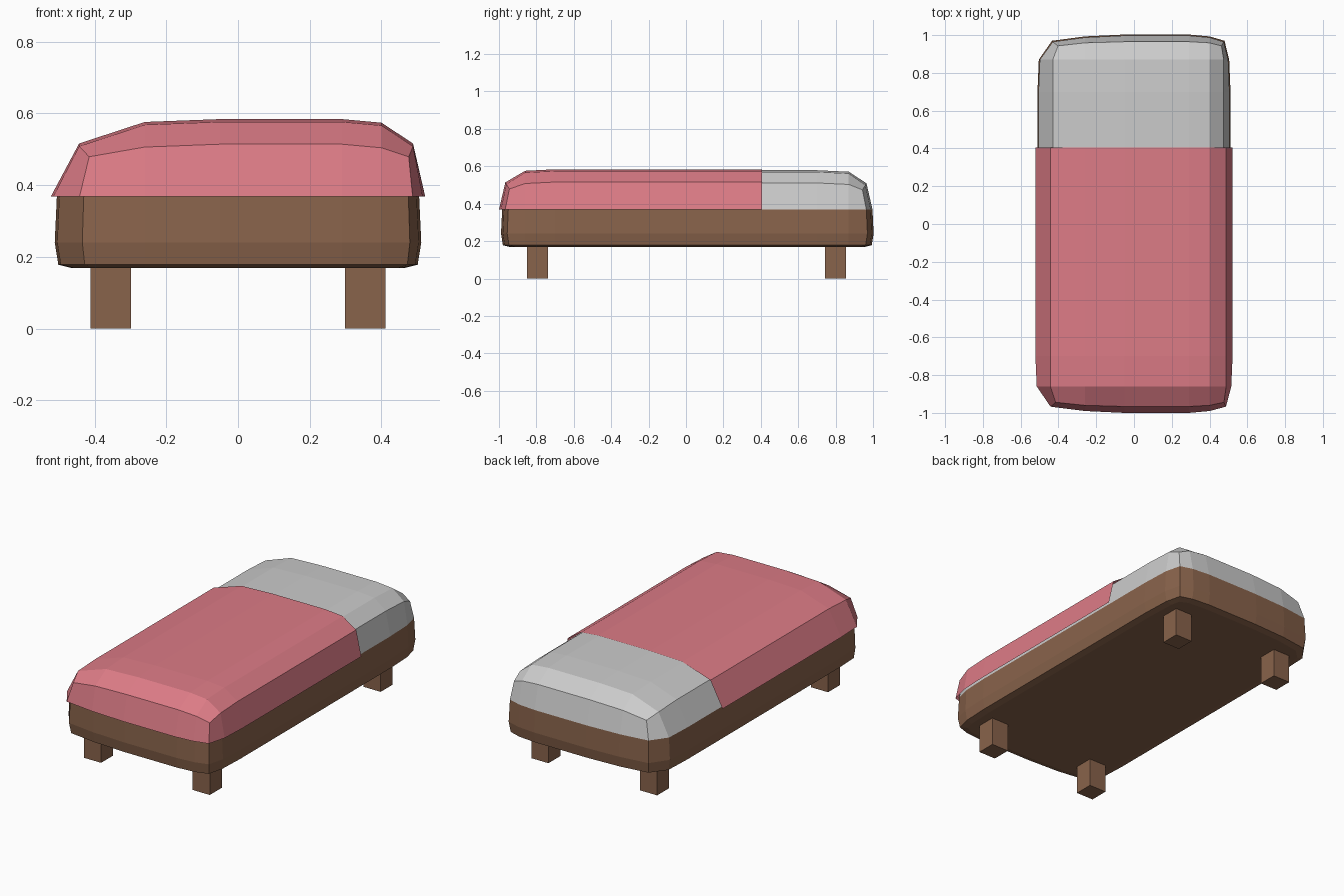
import bpy, bmesh

if "Cube" in bpy.data.objects:
    bpy.data.objects.remove(bpy.data.objects["Cube"])

BROWN = (0.25, 0.125, 0.07, 1)
PINK = (0.72, 0.2, 0.24, 1)

# Grid columns / rows of the cushion-like top, and how far each one drops
COLS = [-0.43, -0.26, -0.05, 0.29, 0.40, 0.475]
ROWS = [-0.953, -0.86, -0.7, 0.7, 0.87, 0.965]
DROP_X = [0.068, 0.008, 0, 0, 0.010, 0.068]
DROP_Y = [0.070, 0.008, 0, 0, 0.008, 0.070]
N = 6
# Boundary walk around the 6x6 grid
EDGE = ([(i, 0) for i in range(N - 1)] + [(N - 1, j) for j in range(N - 1)]
        + [(i, N - 1) for i in range(N - 1, 0, -1)] + [(0, j) for j in range(N - 1, 0, -1)])


def finish(name, bm, color=None):
    bmesh.ops.recalc_face_normals(bm, faces=bm.faces)
    me = bpy.data.meshes.new(name)
    bm.to_mesh(me)
    bm.free()
    ob = bpy.data.objects.new(name, me)
    bpy.context.collection.objects.link(ob)
    if color:
        mat = bpy.data.materials.get(str(color)) or bpy.data.materials.new(str(color))
        mat.diffuse_color = color
        mat.use_nodes = True
        mat.node_tree.nodes["Principled BSDF"].inputs["Base Color"].default_value = mat.diffuse_color
        me.materials.append(mat)
    return ob


def sign(k):
    return -1 if k < N / 2 else 1


def make_ring(bm, z, g):
    """Rounded outline at height z, grown outwards by g."""
    ring = []
    for i, j in EDGE:
        ei, ej = i in (0, N - 1), j in (0, N - 1)
        x, y = COLS[i], ROWS[j]
        if ei and ej:
            x += sign(i) * g * 0.7
        elif ei:
            x = sign(i) * (0.505 - (0.007 if j in (1, 4) else 0) + g)
        if ej:
            reach = (0.983 if j == 0 else 0.997) + g
            y = sign(j) * (reach - (0.033 if ei else 0.01 if i in (1, 4) else 0))
        ring.append(bm.verts.new((x, y, z)))
    return ring


def make_top(bm, z, g):
    """Crowned grid top; returns its boundary loop."""
    v = {}
    for i in range(N):
        for j in range(N):
            ei, ej = i in (0, N - 1), j in (0, N - 1)
            x, y = COLS[i], ROWS[j]
            h = z - DROP_X[i] - DROP_Y[j]
            if ei:
                x += sign(i) * g
            if ej:
                y += sign(j) * (g - (0.022 if ei else 0.006 if i in (1, 4) else 0))
            if ei and ej:
                h = z - 0.105
                x += 0.028 if i == 0 else -0.012
            v[i, j] = bm.verts.new((x, y, h))
    for i in range(N - 1):
        for j in range(N - 1):
            bm.faces.new((v[i, j], v[i + 1, j], v[i + 1, j + 1], v[i, j + 1]))
    return [v[k] for k in EDGE]


def bridge(bm, a, b):
    for k in range(len(a)):
        m = (k + 1) % len(a)
        bm.faces.new((a[k], a[m], b[m], b[k]))


# Mattress
bm = bmesh.new()
bridge(bm, make_top(bm, 0.579, 0), make_ring(bm, 0.37, 0))
finish("mattress", bm)

# Blanket: slightly larger copy of the mattress shell, cut off near the head end
bm = bmesh.new()
bridge(bm, make_top(bm, 0.584, 0.013), make_ring(bm, 0.368, 0.017))
bmesh.ops.bisect_plane(bm, geom=bm.verts[:] + bm.edges[:] + bm.faces[:],
                       plane_co=(0, 0.405, 0), plane_no=(0, 1, 0), clear_outer=True)
finish("blanket", bm, PINK)

# Bed frame
bm = bmesh.new()
rings = [make_ring(bm, z, g) for z, g in
         ((0.37, 0), (0.24, 0.006), (0.178, -0.004), (0.169, -0.04))]
for a, b in zip(rings, rings[1:]):
    bridge(bm, a, b)
bm.faces.new(rings[-1])
finish("bed_frame", bm, BROWN)

# Legs
for sx, side in ((-1, "left"), (1, "right")):
    for sy, end in ((-1, "front"), (1, "back")):
        bm = bmesh.new()
        bmesh.ops.create_cube(bm, size=1)
        bmesh.ops.scale(bm, vec=(0.112, 0.112, 0.18), verts=bm.verts)
        leg = finish(f"{end}_{side}_leg", bm, BROWN)
        leg.location = (sx * 0.355, sy * 0.797 + 0.003, 0.09)
